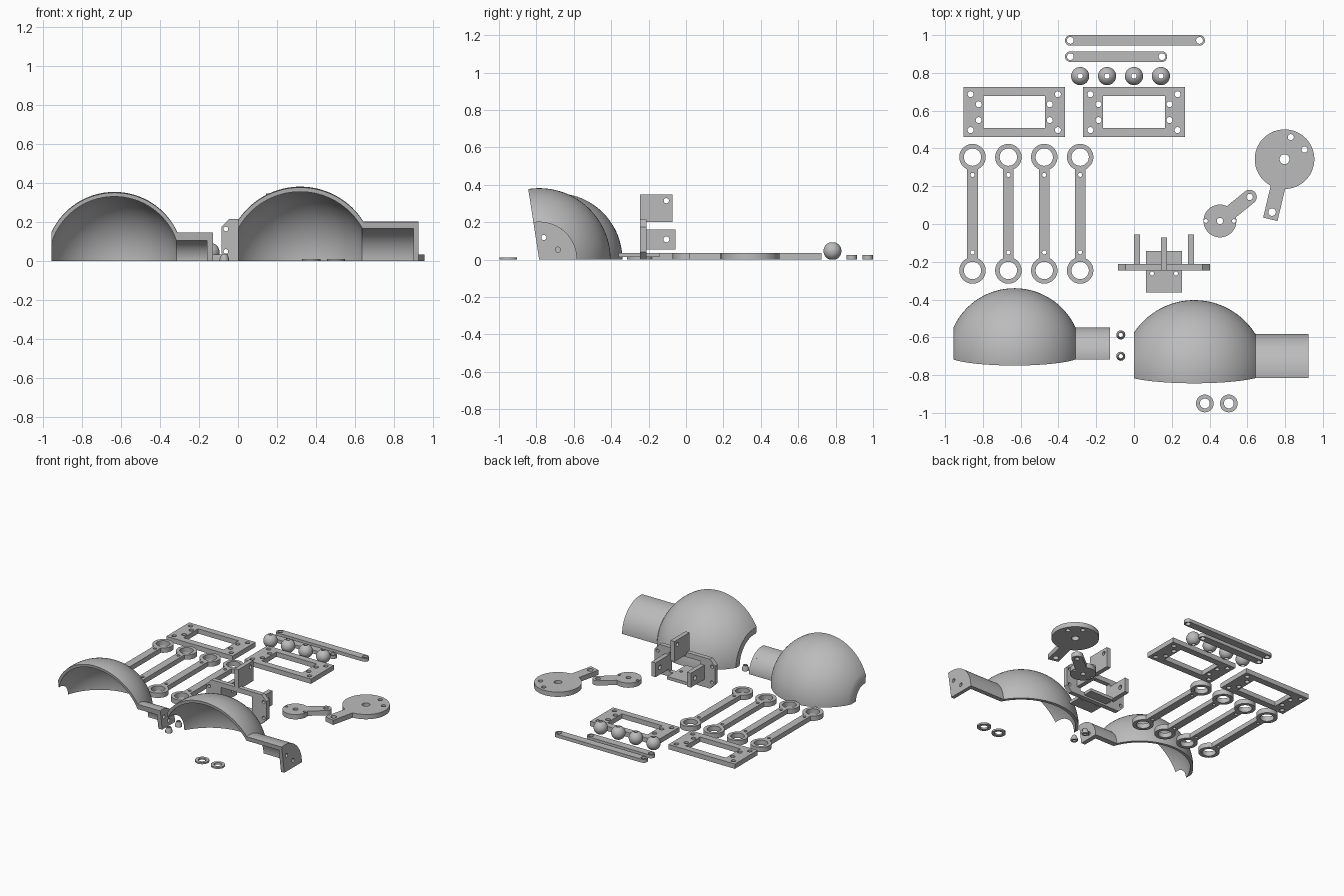
import bpy, bmesh
from math import sin, cos, asin, acos, pi, radians, tau, hypot
from mathutils import Matrix, Vector

old = bpy.data.objects.get("Cube")
if old:
    bpy.data.objects.remove(old)

grey = bpy.data.materials.new("plain grey")
grey.use_nodes = True
grey.diffuse_color = (0.5, 0.5, 0.5, 1)
grey.node_tree.nodes["Principled BSDF"].inputs["Base Color"].default_value = (0.5, 0.5, 0.5, 1)

T = 0.035  # sheet thickness
FLAT = Matrix.Identity(4)
FACING_FRONT = Matrix.Rotation(pi / 2, 4, 'X')                    # outline drawn in x, z
FACING_SIDE = Matrix(((0, 0, 1, 0), (1, 0, 0, 0), (0, 1, 0, 0), (0, 0, 0, 1)))  # in y, z
UPRIGHT = Matrix.Rotation(-pi / 2, 4, 'Y')                        # lathe axis x -> z
parts = []


def finish(name, bm, matrix):
    bmesh.ops.remove_doubles(bm, verts=bm.verts, dist=1e-5)
    bmesh.ops.transform(bm, matrix=matrix, verts=bm.verts)
    bmesh.ops.recalc_face_normals(bm, faces=bm.faces)
    mesh = bpy.data.meshes.new(name)
    bm.to_mesh(mesh)
    bm.free()
    mesh.materials.append(grey)
    obj = bpy.data.objects.new(name, mesh)
    bpy.context.scene.collection.objects.link(obj)
    parts.append(obj)


def arc(x, y, r, a0=0.0, a1=tau, n=32):
    return [(x + r * cos(a0 + (a1 - a0) * i / n), y + r * sin(a0 + (a1 - a0) * i / n))
            for i in range(n + 1)]


def circle(x, y, r, n=32):
    return arc(x, y, r, n=n)[:-1]


def rect(x0, y0, x1, y1):
    return [(x0, y0), (x1, y0), (x1, y1), (x0, y1)]


def plate(name, outline, holes=(), thick=T, base=FLAT, at=(0, 0, 0)):
    """Sheet with holes, extruded from a filled 2D curve."""
    curve = bpy.data.curves.new(name, 'CURVE')
    curve.dimensions, curve.fill_mode, curve.extrude = '2D', 'BOTH', thick / 2
    for loop in [outline, *holes]:
        spline = curve.splines.new('POLY')
        spline.points.add(len(loop) - 1)
        for point, (x, y) in zip(spline.points, loop):
            point.co = (x, y, 0, 1)
        spline.use_cyclic_u = True
    helper = bpy.data.objects.new(name + " outline", curve)
    mesh = bpy.data.meshes.new_from_object(helper)
    bm = bmesh.new()
    bm.from_mesh(mesh)
    bpy.data.objects.remove(helper)
    bpy.data.curves.remove(curve)
    bpy.data.meshes.remove(mesh)
    finish(name, bm, Matrix.Translation(at) @ base @ Matrix.Translation((0, 0, thick / 2)))


def lever(p, q, r1, r2, w, square=False):
    """Outline of two round heads joined by a bar of half width w."""
    d = Vector(q) - Vector(p)
    turn = Matrix.Rotation(-d.angle_signed(Vector((1, 0))) * -1, 2)
    s1 = asin(w / r1)
    pts = arc(0, 0, r1, s1, tau - s1, 40)
    if square:
        pts += [(d.length, -w), (d.length, w)]
    else:
        s2 = asin(w / r2)
        pts += arc(d.length, 0, r2, s2 - pi, pi - s2, 40)
    return [tuple(turn @ Vector(c) + Vector(p)) for c in pts]


def lathe(name, profile, sweep, steps, matrix):
    """Turn a closed (along, radius) profile about x, starting from +y."""
    bm = bmesh.new()
    full = sweep > 6
    rings = []
    for i in range(steps + (not full)):
        a = sweep * i / steps
        rings.append([bm.verts.new((x, r * cos(a), r * sin(a))) for x, r in profile])
    n = len(profile)
    for i in range(steps):
        a, b = rings[i], rings[(i + 1) % len(rings)]
        for j in range(n):
            k = (j + 1) % n
            bm.faces.new((a[j], a[k], b[k], b[j]))
    if not full:
        bm.faces.new(rings[0])
        bm.faces.new(rings[-1])
    finish(name, bm, matrix)


# Shoulder shells: part-sphere, tube and drilled end cap
def shell(name, cx, cy, R, half, wall, tube, tube_wall, end, cap, scale):
    Ri, ti, sweep = R - wall, tube - tube_wall, radians(98.8)
    profile = arc(0, 0, R, acos(-half / R), asin(tube / R))
    profile += [(end - cap, tube), (end - cap, ti)]
    profile += arc(0, 0, Ri, asin(ti / Ri), acos(-half / Ri))
    lathe(name + "_shell", profile, sweep, 40, Matrix.Translation((cx, cy, 0)))
    holes = [circle(y * scale, z * scale, 0.014, 16) for y, z in ((0.025, 0.118), (0.1, 0.053))]
    plate(name + "_shell_cap", [(0, 0)] + arc(0, 0, tube, 0, sweep), holes, cap,
          FACING_SIDE, (cx + end - cap, cy, 0))


shell("large", 0.319, -0.785, 0.382, 0.32, 0.022, 0.203, 0.033, 0.606, 0.027, 1)
shell("small", -0.633, -0.695, 0.355, 0.322, 0.02, 0.148, 0.04, 0.506, 0.031, 0.75)

# Ring-ended links
for i in range(4):
    x = -0.855 + 0.19 * i
    plate(f"link_{i + 1}", lever((x, -0.246), (x, 0.354), 0.07, 0.07, 0.028),
          [circle(x, y, r) for y, r in ((-0.246, 0.046), (0.354, 0.046), (-0.15, 0.011), (0.26, 0.011))])

# Rectangular mounting frames
for side, x in (("right", -0.634), ("left", 0.0)):
    holes = [circle(x + sx * dx, 0.592 + sy * dy, 0.016, 20) for sx in (-1, 1) for sy in (-1, 1)
             for dx, dy in ((0.231, 0.095), (0.188, 0.042))]
    plate(side + "_frame", rect(x - 0.269, 0.46, x + 0.269, 0.725),
          holes + [rect(x - 0.163, 0.508, x + 0.163, 0.677)])

# Straight bars
for name, y, x1 in (("long_bar", 0.972, 0.347), ("short_bar", 0.886, 0.148)):
    plate(name, lever((-0.337, y), (x1, y), 0.028, 0.028, 0.0279),
          [circle(-0.337, y, 0.018), circle(x1, y, 0.018)], 0.025)

# Drilled balls
for i in range(4):
    c = acos(0.014 / 0.048)
    lathe(f"ball_{i + 1}", arc(0, 0, 0.048, pi / 2 + c, pi / 2 - c, 20), tau, 32,
          Matrix.Translation((-0.285 + 0.1425 * i, 0.783, 0.046)) @ UPRIGHT)

# Disc levers
hub = Vector((0.797, 0.343))
arm = Vector((cos(radians(-103.3)), sin(radians(-103.3))))
tip = hub + arm * 0.288
plate("large_disc_lever", lever(hub, hub + arm * 0.327, 0.158, 0.04, 0.039, True),
      [circle(*hub, 0.026), circle(*tip, 0.02), circle(0.83, 0.46, 0.016), circle(0.903, 0.394, 0.016)])
plate("small_disc_lever", lever((0.455, 0.016), (0.612, 0.143), 0.087, 0.038, 0.0379),
      [circle(0.455, 0.016, 0.017), circle(0.612, 0.143, 0.017),
       circle(0.381, 0.016, 0.01), circle(0.529, 0.016, 0.01)])

# Bracket: upright frame, side tabs, top tab and shelf
c, x0, x1, h = 0.04, -0.085, 0.402, 0.215
octagon = [(x0 + c, 0), (x1 - c, 0), (x1, c), (x1, h - c), (x1 - c, h), (x0 + c, h), (x0, h - c), (x0, c)]
holes = [circle(x, z, 0.012, 16) for x in (x0 + 0.023, x1 - 0.023) for z in (0.05, 0.165)]
plate("bracket_frame", octagon, holes + [rect(0.032, 0.036, 0.285, 0.18)], 0.033, FACING_FRONT, (0, -0.212, 0))
for name, x in (("right", 0.0), ("left", 0.285)):
    plate(f"bracket_{name}_tab", rect(-0.23, 0.055, -0.055, 0.16), [circle(-0.105, 0.108, 0.016, 20)],
          0.032, FACING_SIDE, (x, 0, 0))
plate("bracket_top_tab", rect(-0.245, 0.2, -0.072, 0.348), [circle(-0.105, 0.315, 0.014, 20)],
      0.032, FACING_SIDE, (0.143, 0, 0))
plate("bracket_shelf", rect(0.063, -0.362, 0.253, -0.143),
      [circle(x, -0.262, 0.011, 16) for x in (0.095, 0.222)], 0.022, FLAT, (0, 0, 0.014))

# Tapered pins and washers
for i, y in enumerate((-0.587, -0.7)):
    lathe(f"pin_{i + 1}", [(0, 0.011), (0, 0.024), (0.012, 0.024), (0.037, 0.015), (0.037, 0.011)],
          tau, 24, Matrix.Translation((-0.07, y, 0)) @ UPRIGHT)
for i, x in enumerate((0.375, 0.502)):
    plate(f"washer_{i + 1}", circle(x, -0.95, 0.047), [circle(x, -0.95, 0.026)], 0.012)

# Smooth curved walls, keep edges crisp
bpy.ops.object.select_all(action='DESELECT')
for obj in parts:
    obj.select_set(True)
bpy.context.view_layer.objects.active = parts[0]
bpy.ops.object.shade_smooth_by_angle(angle=radians(30))
